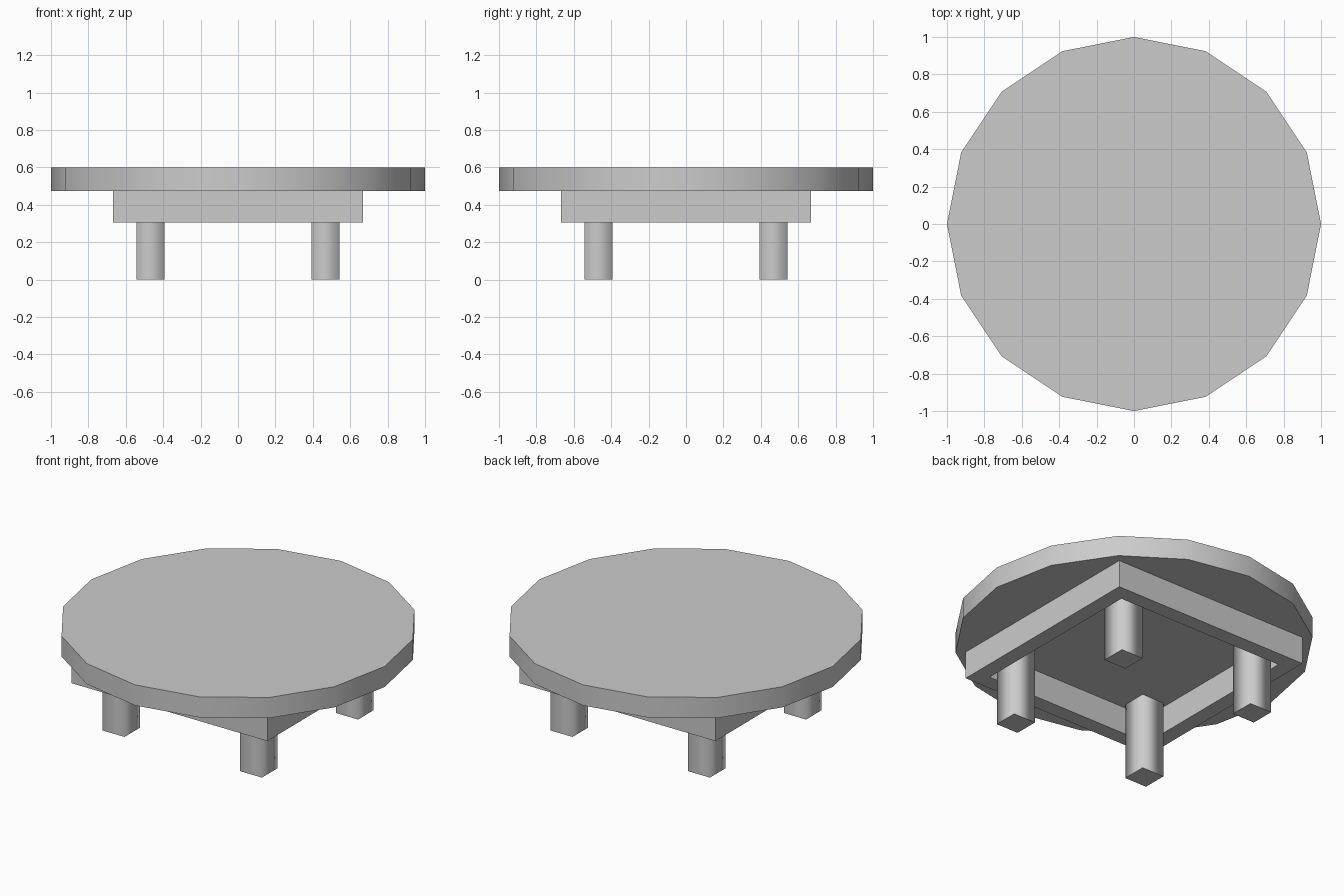
import bpy
import math

cube = bpy.data.objects.get("Cube")
if cube:
    bpy.data.objects.remove(cube, do_unlink=True)

# One plain grey for the whole table
GREY = (0.6, 0.6, 0.6, 1)
grey = bpy.data.materials.new("grey")
grey.use_nodes = True
grey.diffuse_color = GREY
grey.node_tree.nodes["Principled BSDF"].inputs["Base Color"].default_value = GREY

TOP, UNDERSIDE, APRON_BOTTOM = 0.6, 0.473, 0.305
APRON, BAR = 0.667, 0.095
LEG_POS, LEG_SIZE = 0.468, 0.151


def finish(name):
    obj = bpy.context.object
    obj.name = name
    obj.data.materials.append(grey)
    return obj


def prism(name, sides, radius, x, y, z0, z1, turn=0):
    """Upright prism with a smooth wall and crisp flat caps."""
    bpy.ops.mesh.primitive_cylinder_add(
        vertices=sides, radius=radius, depth=z1 - z0,
        location=(x, y, (z0 + z1) / 2), rotation=(0, 0, turn))
    mesh = finish(name).data
    for face in mesh.polygons:
        face.use_smooth = abs(face.normal.z) < 0.5
    for edge in mesh.edges:
        a, b = (mesh.vertices[i].co.z for i in edge.vertices)
        edge.use_edge_sharp = abs(a - b) < 0.001


def bar(name, x, y, size_x, size_y):
    bpy.ops.mesh.primitive_cube_add(
        size=1, location=(x, y, (APRON_BOTTOM + UNDERSIDE) / 2))
    bpy.context.object.scale = (size_x, size_y, UNDERSIDE - APRON_BOTTOM)
    bpy.ops.object.transform_apply(location=False, rotation=False, scale=True)
    finish(name)


# Sixteen-sided tabletop
prism("tabletop", 16, 1, 0, 0, UNDERSIDE, TOP)

# Square apron frame: full-length side bars, end bars fitted between them
middle = APRON - BAR / 2
for sign, side, end in ((-1, "right", "front"), (1, "left", "back")):
    bar(f"{side}_apron", sign * middle, 0, BAR, 2 * APRON)
    bar(f"{end}_apron", 0, sign * middle, 2 * (APRON - BAR), BAR)

# Four square, softly shaded legs
for sx, side in ((-1, "right"), (1, "left")):
    for sy, end in ((-1, "front"), (1, "back")):
        prism(f"{end}_{side}_leg", 4, LEG_SIZE / math.sqrt(2),
              sx * LEG_POS, sy * LEG_POS, 0, UNDERSIDE, math.pi / 4)
